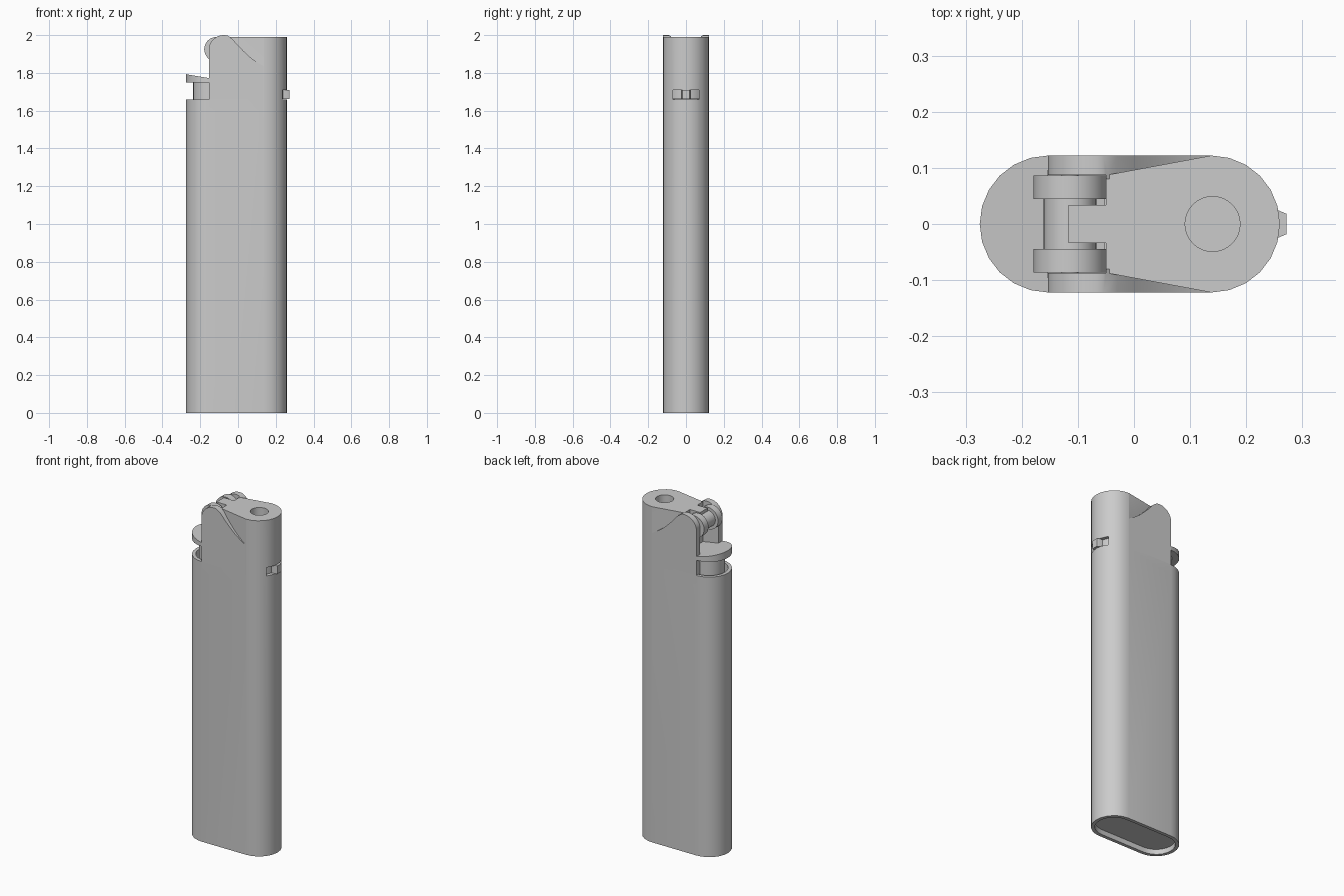
import bpy, bmesh, math

if "Cube" in bpy.data.objects:
    bpy.data.objects.remove(bpy.data.objects["Cube"])

R, XL, XR = 0.122, -0.153, 0.138   # end radius and end centres of the outline


def prism(name, pts, lo, hi, axis='Z'):
    """Extrude a 2D outline along Z (pts = x, y) or Y (pts = x, z)."""
    bm = bmesh.new()
    put = (lambda p, h: (p[0], p[1], h)) if axis == 'Z' else (lambda p, h: (p[0], h, p[1]))
    a = [bm.verts.new(put(p, lo)) for p in pts]
    b = [bm.verts.new(put(p, hi)) for p in pts]
    bm.faces.new(a)
    bm.faces.new(b)
    n = len(pts)
    for i in range(n):
        j = (i + 1) % n
        bm.faces.new((a[i], a[j], b[j], b[i]))
    bmesh.ops.recalc_face_normals(bm, faces=bm.faces)
    me = bpy.data.meshes.new(name)
    bm.to_mesh(me)
    bm.free()
    ob = bpy.data.objects.new(name, me)
    bpy.context.collection.objects.link(ob)
    return ob


def arc(cx, cy, r, a0, a1, n=12):
    return [(cx + r * math.cos(math.radians(a0 + (a1 - a0) * i / n)),
             cy + r * math.sin(math.radians(a0 + (a1 - a0) * i / n))) for i in range(n + 1)]


def circle(cx, cy, r, n=32):
    return arc(cx, cy, r, 0, 360, n)[:-1]


def rect(x0, x1, y0, y1):
    return [(x0, y0), (x1, y0), (x1, y1), (x0, y1)]


def stadium(inset=0.0):
    return arc(XR, 0, R - inset, -90, 90) + arc(XL, 0, R - inset, 90, 270)


def boolean(target, other, op='DIFFERENCE'):
    m = target.modifiers.new(op, 'BOOLEAN')
    m.operation, m.solver, m.object = op, 'EXACT', other
    bpy.context.view_layer.objects.active = target
    bpy.ops.object.modifier_apply(modifier=m.name)
    bpy.data.objects.remove(other, do_unlink=True)


# Body and hood from one outline
body = prism("body", stadium(), 0, 1.99)
boolean(body, prism("cut_corner", rect(-0.4, XL, -0.3, 0.3), 1.66, 2.2))

# Taper the hood on both sides, then add the rounded ears
ear = [(XL, 1.6)] + arc(-0.075, 1.92, 0.08, 168, 75, 10)
ear[1:] = [(max(x, XL), z) for x, z in ear[1:]]
ear += [(-0.03, 1.98), (0.0, 1.945), (0.03, 1.915), (0.065, 1.882),
        (0.1, 1.857), (0.136, 1.835), (0.136, 1.6)]
ear.insert(1, (XL, 1.93))
for s in (1, -1):
    wedge = [(-0.3, s * 0.087), (-0.05, s * 0.087), (0.14, s * 0.1224),
             (0.14, s * 0.2), (-0.3, s * 0.2)]
    boolean(body, prism("cut_taper", wedge, 1.661, 2.2))
    boolean(body, prism("ear", ear, s * 0.08, s * R, 'Y'), 'UNION')

# Wheel well and lever recess, flame hole, adjuster window, hollow base
well = arc(XL, 0, 0.102, 90, 270) + [(XL, -0.087), (-0.05, -0.087), (-0.05, 0.087), (XL, 0.087)]
boolean(body, prism("cut_well", well, 1.56, 2.2))
boolean(body, prism("cut_flame_hole", circle(0.14, 0, 0.049), 1.82, 2.2))
boolean(body, prism("cut_window", rect(0.19, 0.4, -0.07, 0.07), 1.66, 1.71))
boolean(body, prism("cut_base", stadium(0.02), -0.1, 0.03))

# Hood tongue reaching over the spark roller
tongue = prism("hood_tongue", rect(-0.117, -0.045, -0.034, 0.034), 1.965, 1.99)

# Spark wheels, roller and axle
WX, WZ = -0.114, 1.925
parts = [body, tongue]
for side, s in (("back", 1), ("front", -1)):
    parts.append(prism("spark_wheel_" + side, circle(WX, WZ, 0.065), s * 0.045, s * 0.086, 'Y'))
parts.append(prism("spark_roller", circle(WX, WZ, 0.047), -0.045, 0.045, 'Y'))
parts.append(prism("axle", circle(WX, WZ, 0.015, 16), -0.1, 0.1, 'Y'))

# Lever: sloped thumb pad with a narrower stem
pad = arc(XL, 0, R, 90, 270) + [(XL - 0.001, -0.085), (-0.052, -0.085),
                               (-0.052, 0.085), (XL - 0.001, 0.085)]
lever = prism("lever_pad", pad, 1.75, 1.79)
for v in lever.data.vertices:
    if v.co.z > 1.77:
        v.co.z = 1.793 - 0.17 * (v.co.x + 0.275)
stem = arc(XL, 0, 0.085, 90, 270) + [(-0.052, -0.085), (-0.052, 0.085)]
parts += [lever, prism("lever_stem", stem, 1.56, 1.75)]

# Flame adjuster ring and tab seen in the window
parts.append(prism("adjuster_ring", arc(XR, 0, 0.102, -45, 45), 1.661, 1.709))
tab = [(0.2, -0.024), (0.258, -0.024), (0.272, -0.018),
       (0.272, 0.018), (0.258, 0.024), (0.2, 0.024)]
parts.append(prism("adjuster_tab", tab, 1.661, 1.709))

# Smooth shading with sharp edges kept
bpy.ops.object.select_all(action='DESELECT')
for ob in parts:
    ob.select_set(True)
bpy.context.view_layer.objects.active = body
bpy.ops.object.shade_smooth_by_angle(angle=math.radians(30))
